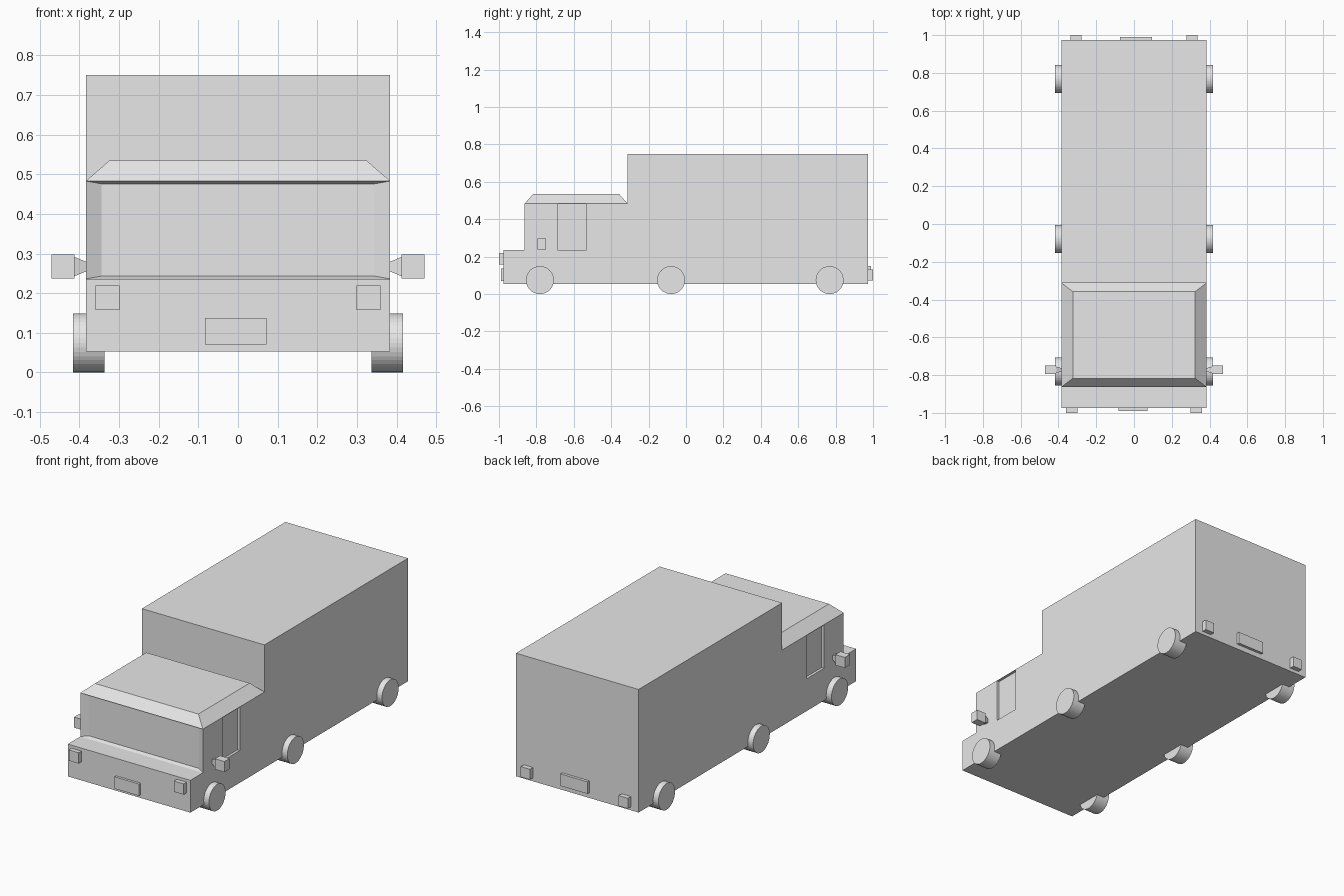
import bpy, bmesh
from mathutils import Matrix, Vector

cube = bpy.data.objects.get("Cube")
if cube:
    bpy.data.objects.remove(cube, do_unlink=True)

grey = bpy.data.materials.new("plain grey")
grey.use_nodes = True
grey.diffuse_color = (0.8, 0.8, 0.8, 1)
grey.node_tree.nodes["Principled BSDF"].inputs["Base Color"].default_value = (0.8, 0.8, 0.8, 1)


def finish(name, bm):
    bmesh.ops.recalc_face_normals(bm, faces=bm.faces)
    mesh = bpy.data.meshes.new(name)
    bm.to_mesh(mesh)
    bm.free()
    mesh.materials.append(grey)
    obj = bpy.data.objects.new(name, mesh)
    bpy.context.collection.objects.link(obj)
    return obj


def box(name, x, y, z):
    """Box between the given (low, high) limits on each axis."""
    bm = bmesh.new()
    bmesh.ops.create_cube(bm, size=1)
    for v in bm.verts:
        v.co = Vector([(a + b) / 2 + c * (b - a) for (a, b), c in zip((x, y, z), v.co)])
    return finish(name, bm)


def mirrored(side, low, high):
    return tuple(sorted((side * low, side * high)))


HALF = 0.384
BOTTOM, HOOD, EAVES, TOP = 0.053, 0.236, 0.483, 0.75
FRONT, CAB, BOX, BACK = -0.975, -0.863, -0.312, 0.973
SIDES = (("left", 1), ("right", -1))

# Body: side profile extruded across the width
profile = [(FRONT, BOTTOM), (BACK, BOTTOM), (BACK, TOP), (BOX, TOP),
           (BOX, EAVES), (CAB, EAVES), (CAB, HOOD), (FRONT, HOOD)]
bm = bmesh.new()
side_face = bm.faces.new([bm.verts.new((-HALF, y, z)) for y, z in profile])
wall = bmesh.ops.extrude_face_region(bm, geom=[side_face])["geom"]
bmesh.ops.translate(bm, vec=(2 * HALF, 0, 0), verts=[g for g in wall if isinstance(g, bmesh.types.BMVert)])
bmesh.ops.recalc_face_normals(bm, faces=bm.faces)

# Windscreen: recessed face with sloping surround
screen = next(f for f in bm.faces if f.normal.y < -0.9 and f.calc_center_median().z > HOOD)
bmesh.ops.inset_individual(bm, faces=[screen], thickness=0.01)
for v in screen.verts:
    v.co.x = 0.345 if v.co.x > 0 else -0.345
    v.co.y = CAB + 0.02
body = finish("body", bm)

# Side windows: shallow straight recesses
for label, s in SIDES:
    cutter = box(label + "_window_cutter", mirrored(s, HALF - 0.015, HALF + 0.1),
                 (-0.687, -0.532), (HOOD, EAVES - 0.002))
    cutter.hide_render = True
    cut = body.modifiers.new("window", "BOOLEAN")
    cut.operation, cut.solver, cut.object = "DIFFERENCE", "EXACT", cutter
    bpy.context.view_layer.objects.active = body
    bpy.ops.object.modifier_apply(modifier=cut.name)
    bpy.data.objects.remove(cutter, do_unlink=True)

# Cab roof: block tapering to the top
roof = box("cab_roof", (-HALF, HALF), (CAB, BOX), (EAVES, 0.535))
for v in roof.data.vertices:
    if v.co.z > 0.5:
        v.co.x = 0.324 if v.co.x > 0 else -0.324
        v.co.y += 0.046 if v.co.y < -0.6 else -0.046

# Wheels
for label, s in SIDES:
    for axle, y in (("front", -0.781), ("middle", -0.08), ("rear", 0.768)):
        bm = bmesh.new()
        bmesh.ops.create_cone(bm, cap_ends=True, segments=40, radius1=0.0745, radius2=0.0745, depth=0.08,
                              matrix=Matrix.Translation((s * 0.377, y, 0.0745)) @ Matrix.Rotation(1.5708, 4, "Y"))
        finish(f"{axle}_{label}_wheel", bm)

# Mirrors, lamps
for label, s in SIDES:
    box(label + "_mirror", mirrored(s, 0.412, 0.471), (-0.795, -0.749), (0.237, 0.297))
    arm = box(label + "_mirror_arm", mirrored(s, 0.38, 0.412), (-0.789, -0.755), (0.243, 0.291))
    for v in arm.data.vertices:
        if abs(v.co.x) < 0.4:
            v.co.y = -0.772 + (v.co.y + 0.772) * 0.45
            v.co.z = 0.267 + (v.co.z - 0.267) * 0.45
    box(label + "_headlamp", mirrored(s, 0.299, 0.36), (-1, FRONT), (0.158, 0.219))
    box(label + "_tail_lamp", mirrored(s, 0.278, 0.336), (BACK, 1), (0.072, 0.131))

# Blank number plates
box("front_plate", (-0.083, 0.072), (-0.989, FRONT), (0.07, 0.137))
box("rear_plate", (-0.075, 0.094), (BACK, 0.989), (0.082, 0.15))
